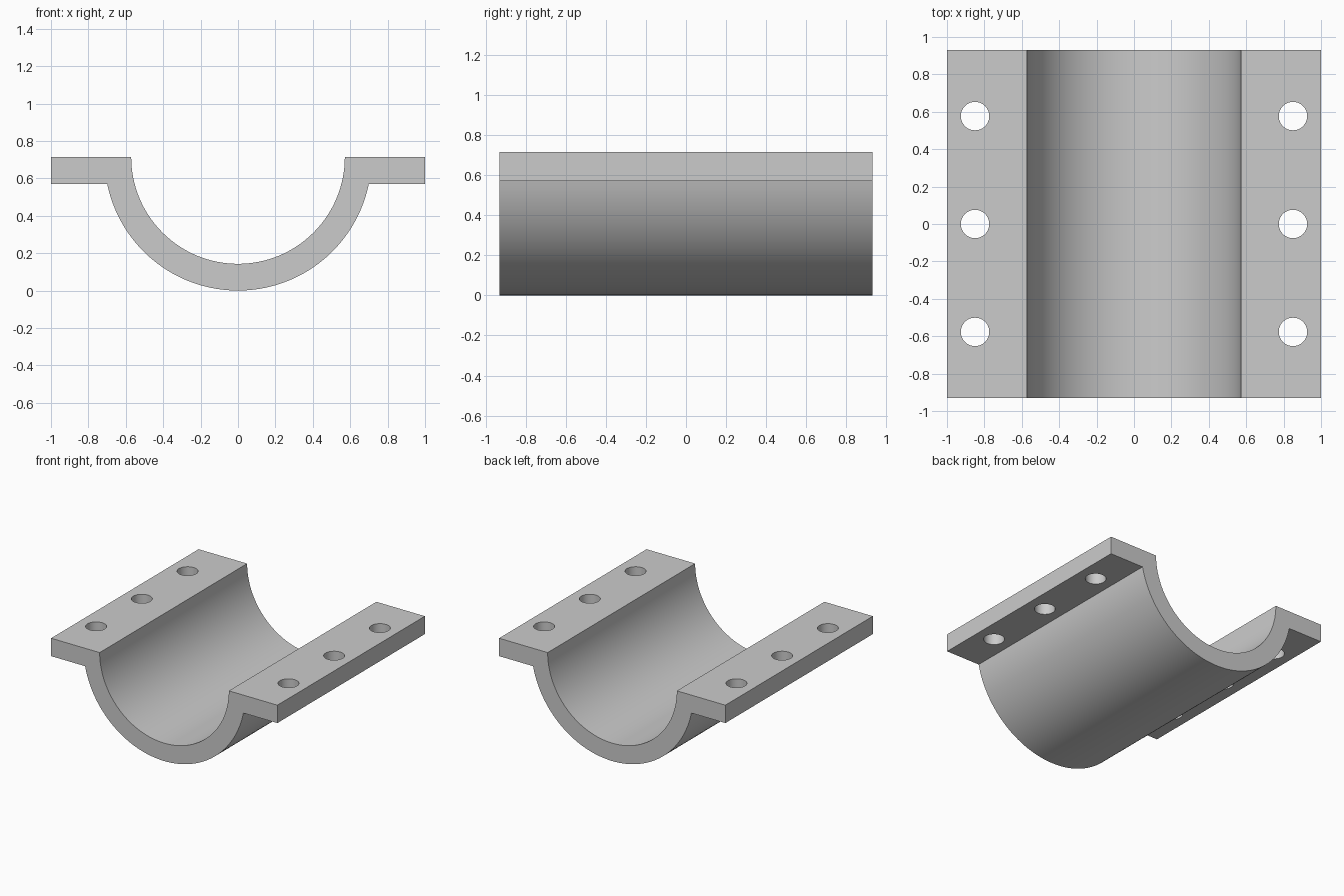
import bpy, bmesh, math

if "Cube" in bpy.data.objects:
    bpy.data.objects.remove(bpy.data.objects["Cube"])

OUTER, INNER, THICK = 0.714, 0.571, 0.143
HALF_LEN, HOLE_X, HOLE_Y, HOLE_R = 0.931, 0.85, 0.577, 0.076
SEGS = 64

grey = bpy.data.materials.new("plain grey")
grey.use_nodes = True
colour = (0.6, 0.6, 0.6, 1)
grey.diffuse_color = colour
grey.node_tree.nodes["Principled BSDF"].inputs["Base Color"].default_value = colour


def make_object(name, bm):
    bmesh.ops.recalc_face_normals(bm, faces=bm.faces[:])
    mesh = bpy.data.meshes.new(name)
    bm.to_mesh(mesh)
    bm.free()
    mesh.materials.append(grey)
    obj = bpy.data.objects.new(name, mesh)
    bpy.context.scene.collection.objects.link(obj)
    return obj


def arc(radius, start, end):
    """Points around the trough axis, which lies at the top height."""
    angles = [start + (end - start) * i / SEGS for i in range(SEGS + 1)]
    return [(radius * math.cos(a), OUTER + radius * math.sin(a)) for a in angles]


# Clamp half: trough and flanges as one extruded profile
dip = math.asin(THICK / OUTER)
profile = [(-1, OUTER), (-1, OUTER - THICK)]
profile += arc(OUTER, math.pi + dip, 2 * math.pi - dip)
profile += [(1, OUTER - THICK), (1, OUTER)]
profile += arc(INNER, 2 * math.pi, math.pi)
bm = bmesh.new()
face = bm.faces.new([bm.verts.new((x, -HALF_LEN, z)) for x, z in profile])
ext = bmesh.ops.extrude_face_region(bm, geom=[face], use_keep_orig=True)
moved = [v for v in ext["geom"] if isinstance(v, bmesh.types.BMVert)]
bmesh.ops.translate(bm, verts=moved, vec=(0, 2 * HALF_LEN, 0))
clamp = make_object("clamp_half", bm)

# Bolt holes: three through each flange
bm = bmesh.new()
for x in (-HOLE_X, HOLE_X):
    for y in (-HOLE_Y, 0, HOLE_Y):
        hole = bmesh.ops.create_cone(bm, cap_ends=True, segments=48,
                                     radius1=HOLE_R, radius2=HOLE_R, depth=0.5)
        bmesh.ops.translate(bm, verts=hole["verts"], vec=(x, y, OUTER - THICK / 2))
cutter = make_object("bolt_hole_cutter", bm)
cutter.hide_render = True

cut = clamp.modifiers.new("bolt_holes", "BOOLEAN")
cut.operation = "DIFFERENCE"
cut.solver = "EXACT"
cut.object = cutter

# Bake the holes, then smooth the curved walls and keep the edges sharp
bpy.ops.object.select_all(action="DESELECT")
clamp.select_set(True)
bpy.context.view_layer.objects.active = clamp
bpy.ops.object.modifier_apply(modifier=cut.name)
bpy.data.objects.remove(cutter)
bpy.ops.object.shade_smooth_by_angle(angle=math.radians(30))
